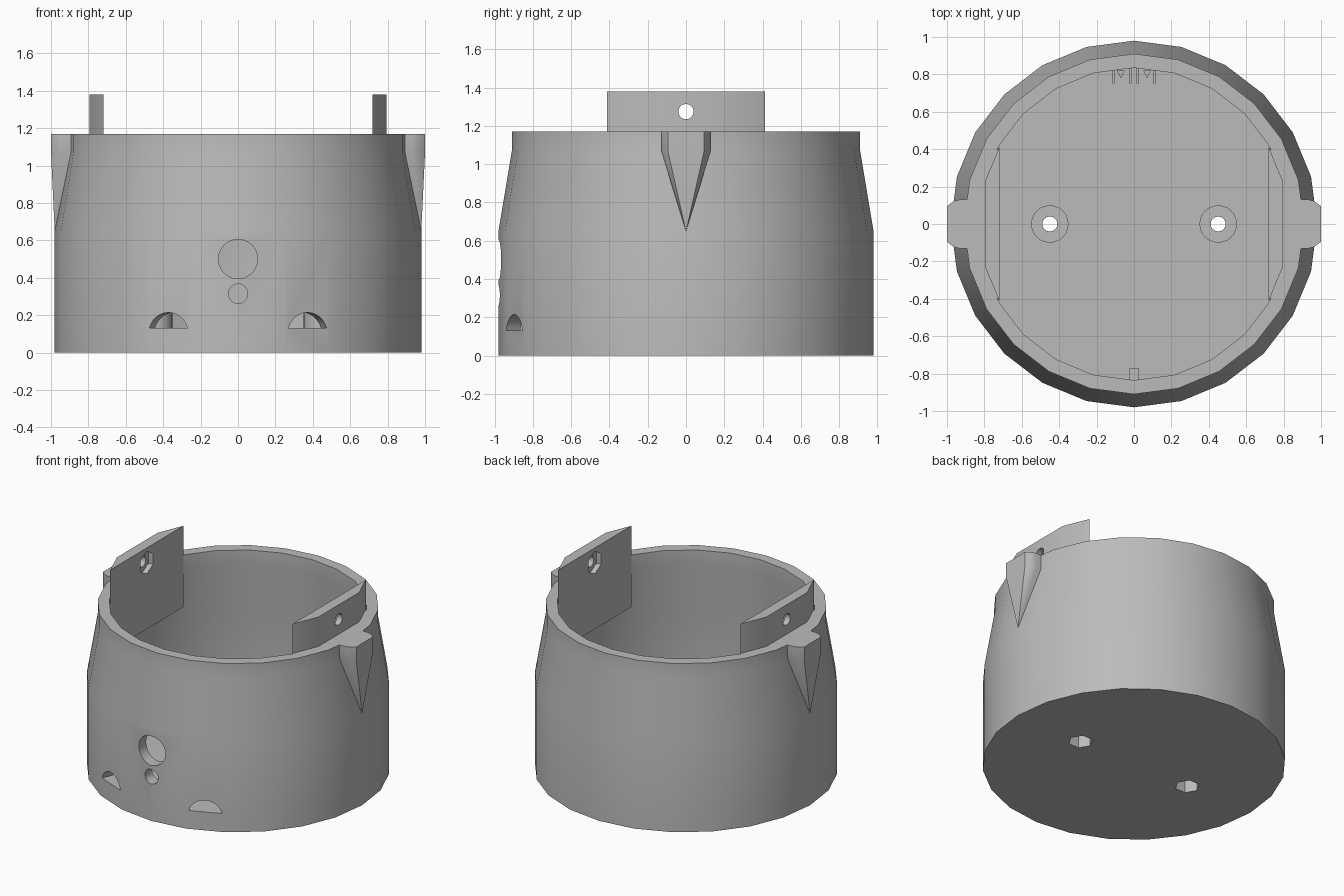
import bpy, bmesh
from math import sin, cos, pi, radians
from mathutils import Matrix, Vector

cube = bpy.data.objects.get("Cube")
if cube:
    bpy.data.objects.remove(cube, do_unlink=True)

GREY = (0.5, 0.5, 0.5, 1)
grey = bpy.data.materials.new("plain grey")
grey.use_nodes = True
grey.diffuse_color = GREY
grey.node_tree.nodes["Principled BSDF"].inputs["Base Color"].default_value = GREY

FLOOR, RIM, SHOULDER = 0.13, 1.17, 0.65


def finish(name, bm):
    bmesh.ops.recalc_face_normals(bm, faces=bm.faces)
    mesh = bpy.data.meshes.new(name)
    bm.to_mesh(mesh)
    bm.free()
    mesh.materials.append(grey)
    obj = bpy.data.objects.new(name, mesh)
    bpy.context.collection.objects.link(obj)
    return obj


def ring(radius, sides, start=0.0, sweep=2 * pi):
    return [(radius * cos(start + sweep * i / sides), radius * sin(start + sweep * i / sides))
            for i in range(sides)]


def prism(name, outline, depth, matrix):
    """Extrude a flat outline along its local z."""
    bm = bmesh.new()
    face = bm.faces.new([bm.verts.new((x, y, 0)) for x, y in outline])
    grown = bmesh.ops.extrude_face_region(bm, geom=[face])["geom"]
    moved = [v for v in grown if isinstance(v, bmesh.types.BMVert)]
    bmesh.ops.translate(bm, verts=moved, vec=(0, 0, depth))
    bmesh.ops.transform(bm, matrix=matrix, verts=bm.verts)
    return finish(name, bm)


def hull(name, points):
    bm = bmesh.new()
    for p in points:
        bm.verts.new(p)
    bmesh.ops.convex_hull(bm, input=bm.verts)
    return finish(name, bm)


def box(name, low, high):
    return hull(name, [(x, y, z) for x in (low[0], high[0])
                       for y in (low[1], high[1]) for z in (low[2], high[2])])


def cut(obj, cutters):
    for c in cutters:
        mod = obj.modifiers.new("cut", "BOOLEAN")
        mod.operation, mod.solver, mod.object = "DIFFERENCE", "EXACT", c
        bpy.context.view_layer.objects.active = obj
        bpy.ops.object.modifier_apply(modifier=mod.name)


def aim(origin, direction):
    """Local z along a horizontal direction, local y up."""
    z = Vector(direction).normalized()
    y = Vector((0, 0, 1))
    x = y.cross(z)
    return Matrix.Translation(origin) @ Matrix((x, y, z)).transposed().to_4x4()


def at(x, y, z):
    return Matrix.Translation((x, y, z))


# Housing: one revolved cup with a tapered neck
profile = [(0, 0), (0.98, 0), (0.98, SHOULDER), (0.91, 1.07), (0.91, RIM),
           (0.835, RIM), (0.835, 1.07), (0.9, SHOULDER), (0.9, FLOOR), (0, FLOOR)]
bm = bmesh.new()
pts = [bm.verts.new((r, 0, z)) for r, z in profile]
edges = [bm.edges.new(pair) for pair in zip(pts, pts[1:])]
bmesh.ops.spin(bm, geom=pts + edges, cent=(0, 0, 0), axis=(0, 0, 1),
               angle=2 * pi, steps=24, use_duplicate=False)
bmesh.ops.remove_doubles(bm, verts=bm.verts, dist=0.0005)
housing = finish("housing", bm)

cutters = []
solids = [housing]

# Front openings: large and small round ports
for name, z, r in (("large_port_cutter", 0.5, 0.105), ("small_port_cutter", 0.315, 0.052)):
    cutters.append(prism(name, ring(r, 24), 0.4, aim((0, -0.7, z), (0, -1, 0))))

for side in (-1, 1):
    tag = "left" if side > 0 else "right"

    # Half-moon vent, cut radially just above the floor
    low = radians(16)
    moon = [(0.115 * cos(low + (pi - 2 * low) * i / 12),
             0.115 * sin(low + (pi - 2 * low) * i / 12)) for i in range(13)]
    ray = Vector((side * sin(radians(22.5)), -cos(radians(22.5)), 0))
    shift = FLOOR + 0.001 - moon[0][1]
    cutters.append(prism(tag + "_vent_cutter", moon, 0.4,
                         aim(ray * 0.75 + Vector((0, 0, shift)), ray)))

    # Floor boss with bolt hole and hexagonal pocket underneath
    boss = prism(tag + "_floor_boss", ring(0.1, 24), 0.13, at(side * 0.45, 0, FLOOR))
    bolt = prism(tag + "_floor_bolt_cutter", ring(0.04, 16), 0.6, at(side * 0.45, 0, -0.1))
    pocket = prism(tag + "_floor_nut_cutter", ring(0.08, 6), 0.2, at(side * 0.45, 0, -0.1))
    cutters += [bolt, pocket]
    cut(boss, [bolt])

    # Mounting tab: chord plate above the rim with a wider root inside the neck
    plate = [(side * x, y) for x, y in ((0.72, -0.412), (0.795, -0.23), (0.795, 0.23), (0.72, 0.412))]
    tab = prism(tag + "_mounting_tab", plate, 1.38 - RIM, at(0, 0, RIM))
    base = [(side * x, y) for x, y in ((0.72, -0.412), (0.80, -0.3), (0.86, -0.2),
                                       (0.86, 0.2), (0.80, 0.3), (0.72, 0.412))]
    root = prism(tag + "_tab_root", base, RIM - 0.8, at(0, 0, 0.8))
    hole = prism(tag + "_tab_bolt_cutter", ring(0.04, 16), 0.4,
                 aim((side * 0.6, 0, 1.275), (side, 0, 0)))
    nut = prism(tag + "_tab_nut_cutter", ring(0.08, 6, pi / 2), 0.155,
                aim((side * 0.6, 0, 1.275), (side, 0, 0)))
    cut(tab, [hole, nut])
    for c in (hole, nut):
        bpy.data.objects.remove(c, do_unlink=True)

    # Side rib: short block tapering to a point at the shoulder
    section = [(0.87, 0.13), (0.935, 0.13), (0.965, 0.122), (1.0, 0.095)]
    points = [(side * x, s * y, z) for x, y in section for s in (-1, 1) for z in (1.07, RIM)]
    points += [(side * 0.98, 0, SHOULDER), (side * 0.9, 0, SHOULDER)]
    rib = hull(tag + "_side_rib", points)
    solids += [boss, tab, root, rib]

    # Rear clip: two fins with a small wedge between them
    for n, x in enumerate((0.02, 0.11)):
        solids.append(box(f"{tag}_rear_fin_{n}", (side * x - 0.006, 0.75, FLOOR),
                          (side * x + 0.006, 0.9, 0.25)))
    wedge = [(side * 0.07 - 0.02, 0.82), (side * 0.07 + 0.02, 0.82), (side * 0.07, 0.78)]
    solids.append(prism(tag + "_rear_wedge", wedge, 0.12, at(0, 0, FLOOR)))

# Front locating peg on the floor
solids.append(box("front_peg", (-0.025, -0.89, FLOOR), (0.025, -0.77, 0.25)))

cut(housing, cutters)
for c in cutters:
    bpy.data.objects.remove(c, do_unlink=True)

# Smooth curved walls, keep real corners sharp
bpy.ops.object.select_all(action="DESELECT")
for obj in solids:
    obj.select_set(True)
bpy.context.view_layer.objects.active = housing
bpy.ops.object.shade_smooth_by_angle(angle=radians(28))
